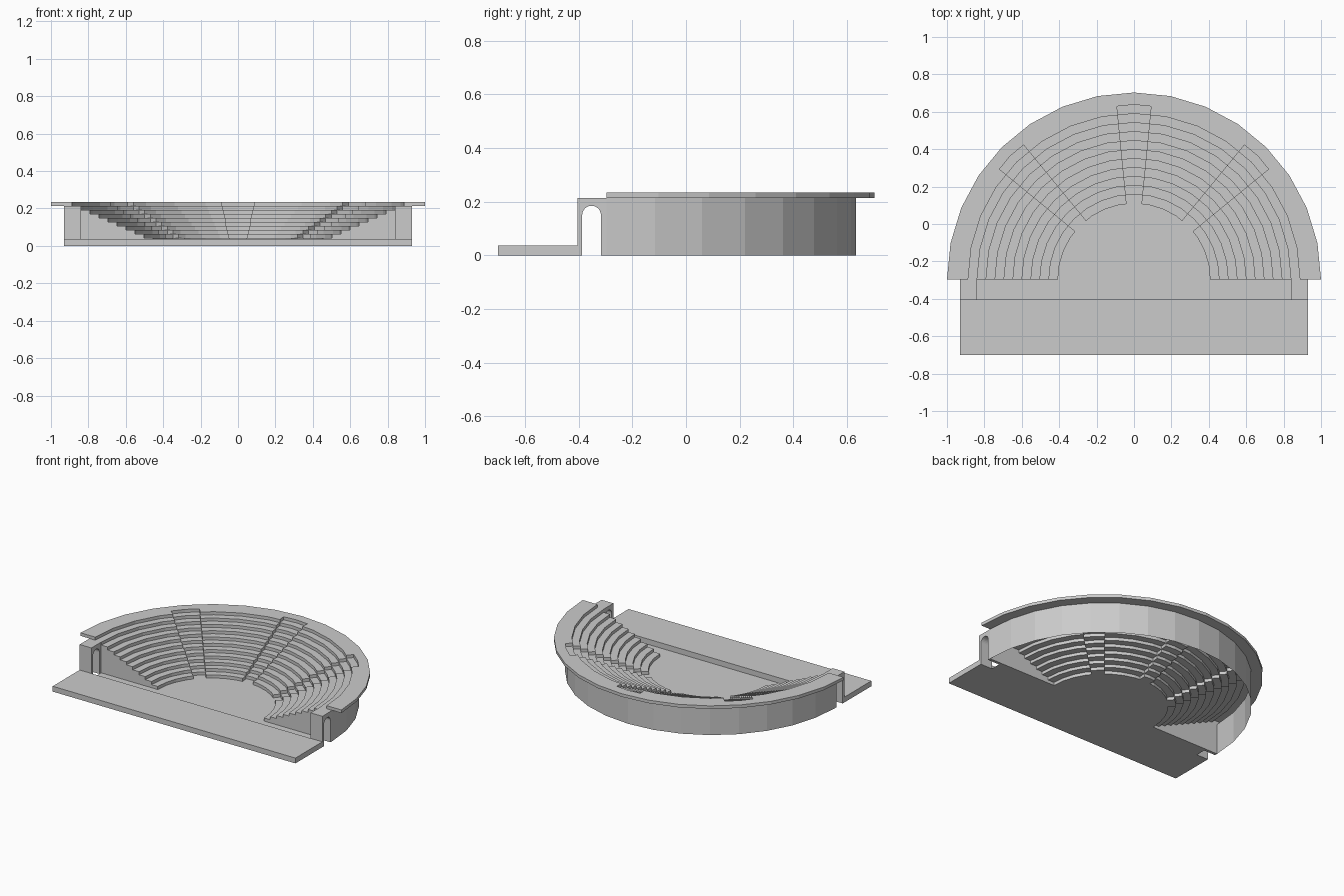
import bpy, bmesh
from math import sin, cos, pi

if "Cube" in bpy.data.objects:
    bpy.data.objects.remove(bpy.data.objects["Cube"])

CY = -0.297            # y of the arc centre / cut end of the seating
R0, DR = 0.407, 0.048  # first riser radius, tread depth
ROWS = 11
TOP = 0.235
H = TOP / ROWS         # riser height
SEG = 32               # half steps of a 16-sided half circle
WALL, RIM, RIM_Z = 0.93, 1.0, 10 * H
STAGE_BACK = -0.405


def finish(name, bm, up_fix=False):
    bmesh.ops.remove_doubles(bm, verts=bm.verts, dist=1e-5)
    bmesh.ops.recalc_face_normals(bm, faces=bm.faces)
    if up_fix:
        bm.normal_update()
        top = max(bm.faces, key=lambda f: f.calc_center_median().z)
        if top.normal.z < 0:
            bmesh.ops.reverse_faces(bm, faces=bm.faces)
    me = bpy.data.meshes.new(name)
    bm.to_mesh(me)
    bm.free()
    ob = bpy.data.objects.new(name, me)
    bpy.context.collection.objects.link(ob)
    return ob


def polar(j, r, z):
    # odd steps lie on the middle of a facet
    a = pi * j / SEG
    if j % 2:
        r *= cos(pi / SEG)
    return (r * cos(a), CY + r * sin(a), z)


def face(bm, pts):
    bm.faces.new([bm.verts.new(p) for p in pts])


def profile(shift):
    # stepped section, then rim and outer wall
    p = [(R0, 0)] if shift else []
    for k in range(ROWS):
        r = R0 + (k + shift) * DR
        p += [(r, k * H), (r, (k + 1) * H)]
    return p + [(RIM, TOP), (RIM, RIM_Z), (WALL, RIM_Z), (WALL, 0)]


# Tiered seating with three recessed stair aisles, rim and outer wall
bm = bmesh.new()
aisles = {7, 8, 15, 16, 23, 24}
for j in range(SEG):
    p = profile(1 if j in aisles else 0)
    for (r1, z1), (r2, z2) in zip(p, p[1:]):
        face(bm, [polar(j, r1, z1), polar(j + 1, r1, z1),
                  polar(j + 1, r2, z2), polar(j, r2, z2)])
    # cheeks beside each aisle
    if j and (j in aisles) != (j - 1 in aisles):
        for k in range(ROWS):
            ra, rb = R0 + k * DR, R0 + (k + 1) * DR
            face(bm, [polar(j, ra, k * H), polar(j, rb, k * H),
                      polar(j, rb, (k + 1) * H), polar(j, ra, (k + 1) * H)])
# flat stepped ends
for j in (0, SEG):
    face(bm, [polar(j, r, z) for r, z in profile(0)])
finish("tiered_seating", bm, True)

# Orchestra floor
bm = bmesh.new()
face(bm, [(-0.84, CY, 0), (-0.84, STAGE_BACK, 0), (0.84, STAGE_BACK, 0), (0.84, CY, 0)]
     + [polar(j, R0, 0) for j in range(SEG + 1)])
finish("orchestra_floor", bm, True)

# Stage slab
bm = bmesh.new()
bmesh.ops.create_cube(bm, size=1)
for v in bm.verts:
    v.co = (v.co.x * 1.86, (-0.70 + STAGE_BACK) / 2 + v.co.y * (0.70 + STAGE_BACK),
            (v.co.z + 0.5) * 0.037)
finish("stage", bm)

# Arched side gateways
bm = bmesh.new()
ac, ar, az = -0.352, 0.035, 0.15
sec = [(STAGE_BACK, 0), (ac - ar, 0)]
sec += [(ac - ar * cos(pi * i / 12), az + ar * sin(pi * i / 12)) for i in range(13)]
sec += [(ac + ar, 0), (CY, 0), (CY, RIM_Z), (STAGE_BACK, RIM_Z)]
f = bm.faces.new([bm.verts.new((0.84, y, z)) for y, z in sec])
new = bmesh.ops.extrude_face_region(bm, geom=[f])["geom"]
bmesh.ops.translate(bm, vec=(WALL - 0.84, 0, 0),
                    verts=[g for g in new if isinstance(g, bmesh.types.BMVert)])
gate = finish("arched_gateway", bm)
gate.modifiers.new("mirror", "MIRROR")
